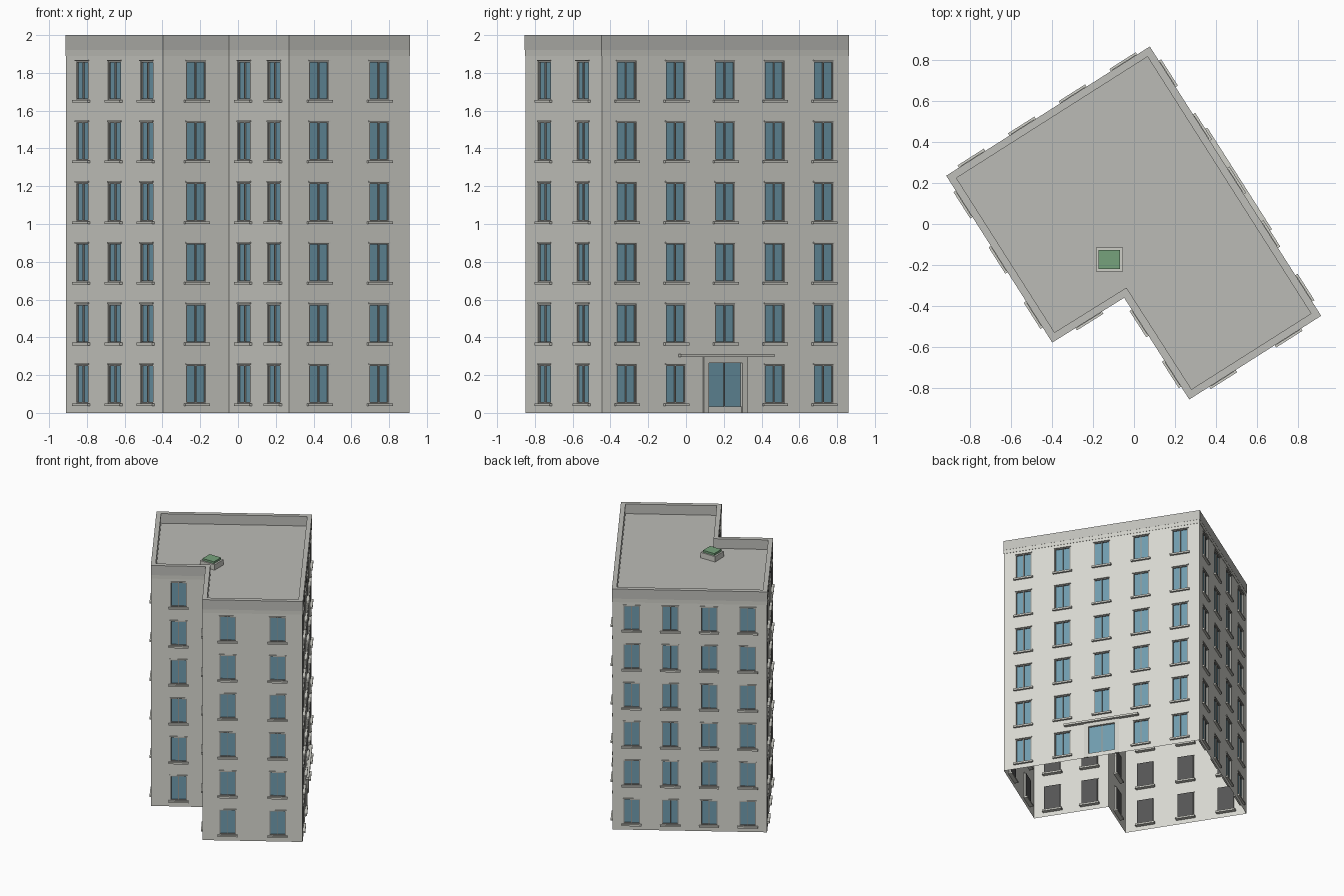
import bpy, bmesh
from mathutils import Matrix, Vector

if "Cube" in bpy.data.objects:
    bpy.data.objects.remove(bpy.data.objects["Cube"])

# footprint, counter-clockwise, and number of window bays on each wall
PLAN = [(-0.91, 0.234), (-0.397, -0.573), (-0.047, -0.355),
        (0.27, -0.85), (0.907, -0.446), (0.076, 0.86)]
BAYS = [3, 1, 2, 2, 5, 4]
FLOORS, STEP, ROOF, TOP = 6, 0.3215, 1.92, 2.0
WIN_W, SILL_Z, WIN_H = 0.125, 0.05, 0.205
DOOR = (4, 2, 0)                      # wall, bay, floor of the entrance

COLORS = {
    "wall": (0.68, 0.68, 0.63), "stone": (0.62, 0.62, 0.57),
    "frame": (0.30, 0.30, 0.28), "glass": (0.16, 0.33, 0.42),
    "dark": (0.09, 0.09, 0.09), "roof": (0.50, 0.50, 0.47),
    "parapet": (0.52, 0.52, 0.49), "green": (0.18, 0.36, 0.20)}
mats = {}
for key, col in COLORS.items():
    mats[key] = bpy.data.materials.new(key)
    mats[key].diffuse_color = (*col, 1)

parts = {}


def part(name, mat):
    if name not in parts:
        parts[name] = (bmesh.new(), mat)
    return parts[name][0]


def box(bm, M, x, y, z):
    """Box from (min, max) ranges in the local frame M."""
    c = [(r[0] + r[1]) / 2 for r in (x, y, z)]
    s = [r[1] - r[0] for r in (x, y, z)]
    bmesh.ops.create_cube(bm, size=1, matrix=M @ Matrix.Translation(c) @ Matrix.Diagonal((*s, 1)))


def face(bm, M, pts):
    bm.faces.new([bm.verts.new(M @ Vector(p)) for p in pts])


def rect(x0, x1, z0, z1, y=0):
    return [(x0, y, z0), (x1, y, z0), (x1, y, z1), (x0, y, z1)]


def bridge(bm, M, a, b):
    for i in range(len(a)):
        j = (i + 1) % len(a)
        face(bm, M, [a[i], a[j], b[j], b[i]])


def offset(d, z):
    """Footprint moved outward by d with mitred corners."""
    out = []
    n = len(PLAN)
    for i in range(n):
        p, c, q = (Vector(PLAN[k % n]) for k in (i - 1, i, i + 1))
        u, v = (c - p).normalized(), (q - c).normalized()
        n1, n2 = Vector((u.y, -u.x)), Vector((v.y, -v.x))
        m = c + (n1 + n2) * d / (1 + n1.dot(n2))
        out.append((m.x, m.y, z))
    return out


def window(M, cx, z0):
    l, r, t = cx - WIN_W / 2, cx + WIN_W / 2, z0 + WIN_H
    fr, sill = part("window_frames", "frame"), part("window_sills", "stone")
    y, w = (0.002, 0.014), 0.007
    box(fr, M, (l, l + w), y, (z0, t))
    box(fr, M, (r - w, r), y, (z0, t))
    box(fr, M, (l + w, r - w), y, (z0, z0 + w))
    box(fr, M, (l + w, r - w), y, (t - w, t))
    box(fr, M, (cx - 0.003, cx + 0.003), y, (z0 + w, t - w))
    # sill below, thin hood moulding above
    box(sill, M, (cx - 0.076, cx + 0.076), (-0.016, 0.03), (z0 - 0.014, z0))
    box(sill, M, (l - 0.004, r + 0.004), (-0.006, 0.004), (t, t + 0.007))
    face(part("window_glass", "glass"), M, rect(l, r, z0, t, 0.011))
    face(part("window_backs", "dark"), M, rect(l, r, z0, t, 0.016)[::-1])


def entrance(M, cx, l, r, z0, t):
    door, trim = part("door_glass", "glass"), part("door_surround", "stone")
    face(door, M, rect(l, r, z0, t, 0.011))
    face(part("window_backs", "dark"), M, rect(l, r, z0, t, 0.016)[::-1])
    box(part("door_frame", "frame"), M, (cx - 0.003, cx + 0.003), (0.004, 0.013), (z0, t))
    for x in ((cx - 0.138, l), (r, cx + 0.138)):
        box(trim, M, x, (-0.007, 0.004), (0, t))
    box(trim, M, (cx - 0.138, cx + 0.138), (-0.007, 0.004), (t, 0.297))
    box(part("door_canopy", "stone"), M, (cx - 0.293, cx + 0.293), (-0.027, 0.004), (0.296, 0.312))


# walls with real openings, one bay at a time (local y points into the building)
for w, bays in enumerate(BAYS):
    p, q = Vector(PLAN[w]), Vector(PLAN[(w + 1) % len(PLAN)])
    d = (q - p).normalized()
    length = (q - p).length
    M = Matrix(((d.x, -d.y, 0, p.x), (d.y, d.x, 0, p.y), (0, 0, 1, 0), (0, 0, 0, 1)))
    walls = part("walls", "wall")
    for b in range(bays):
        cx = (b + 0.5) * length / bays
        for f in range(FLOORS):
            is_door = (w, b, f) == DOOR
            half = 0.104 if is_door else WIN_W / 2
            z0 = 0.035 if is_door else f * STEP + SILL_Z
            t = 0.265 if is_door else z0 + WIN_H
            ztop = ROOF if f == FLOORS - 1 else (f + 1) * STEP
            outer = rect(b * length / bays, (b + 1) * length / bays, f * STEP, ztop)
            hole = rect(cx - half, cx + half, z0, t)
            bridge(walls, M, outer, hole)
            bridge(walls, M, hole, rect(cx - half, cx + half, z0, t, 0.016))
            if is_door:
                entrance(M, cx, cx - half, cx + half, z0, t)
            else:
                window(M, cx, z0)

# roof deck, parapet ring and cornice band
I = Matrix.Identity(4)
face(part("roof_deck", "roof"), I, offset(-0.033, ROOF))


def ring(bm, d_in, d_out, z0, z1):
    loops = [offset(d_out, z0), offset(d_out, z1), offset(d_in, z1), offset(d_in, z0)]
    for i in range(4):
        bridge(bm, I, loops[i], loops[(i + 1) % 4])


ring(part("parapet", "parapet"), -0.033, 0.003, ROOF, TOP)
ring(part("cornice_band", "stone"), -0.001, 0.002, 1.89, 1.93)

# roof hatch with green lid
box(part("hatch_base", "stone"), I, (-0.186, -0.054), (-0.231, -0.115), (ROOF, 1.965))
box(part("hatch_lid", "green"), I, (-0.172, -0.068), (-0.22, -0.126), (1.965, 1.982))

for name, (bm, mat) in parts.items():
    bmesh.ops.remove_doubles(bm, verts=bm.verts, dist=0.0002)
    if name not in ("walls", "window_glass", "window_backs", "door_glass", "roof_deck"):
        bmesh.ops.recalc_face_normals(bm, faces=bm.faces)
    me = bpy.data.meshes.new(name)
    bm.to_mesh(me)
    bm.free()
    me.materials.append(mats[mat])
    bpy.context.collection.objects.link(bpy.data.objects.new(name, me))

for m in bpy.data.materials:
    if m.users and not m.is_grease_pencil:
        m.use_nodes = True
        m.node_tree.nodes["Principled BSDF"].inputs["Base Color"].default_value = m.diffuse_color
